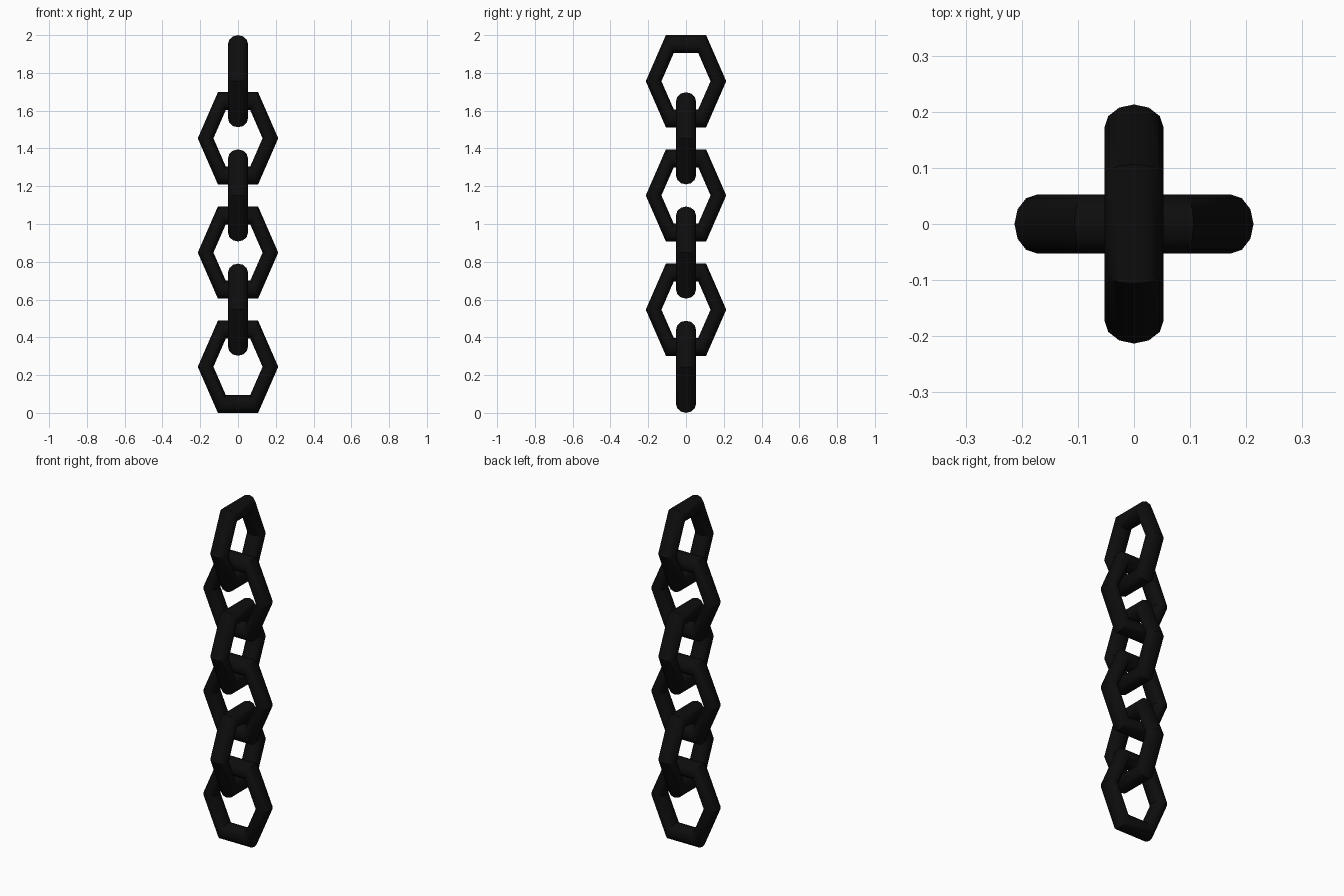
import bpy
import math

cube = bpy.data.objects.get("Cube")
if cube:
    bpy.data.objects.remove(cube, do_unlink=True)

# Black metal
black = bpy.data.materials.new("black_metal")
black.use_nodes = True
colour = (0.004, 0.004, 0.004, 1.0)
black.diffuse_color = colour
black.node_tree.nodes["Principled BSDF"].inputs["Base Color"].default_value = colour

LINKS = 6
HALF_WIDTH = 0.213
HALF_HEIGHT = 0.244
HALF_DEPTH = 0.053
TUBE = 0.0415
SPACING = (2 - 2 * HALF_HEIGHT) / (LINKS - 1)


def add_link(index):
    """Hexagonal ring standing upright, every second one turned a quarter."""
    bpy.ops.mesh.primitive_torus_add(
        major_segments=6, minor_segments=12,
        major_radius=HALF_WIDTH - TUBE, minor_radius=TUBE)
    link = bpy.context.object
    link.name = f"chain_link_{index + 1}"
    stretch = HALF_HEIGHT / (HALF_WIDTH * math.sin(math.radians(60)))
    link.scale = (1, stretch, HALF_DEPTH / TUBE)
    link.rotation_euler = (math.radians(90), 0, math.radians(90) * (index % 2))
    link.location = (0, 0, HALF_HEIGHT + SPACING * index)
    link.data.materials.append(black)
    bpy.ops.object.shade_smooth_by_angle(angle=math.radians(35))


# Chain from the bottom link up
for i in range(LINKS):
    add_link(i)
